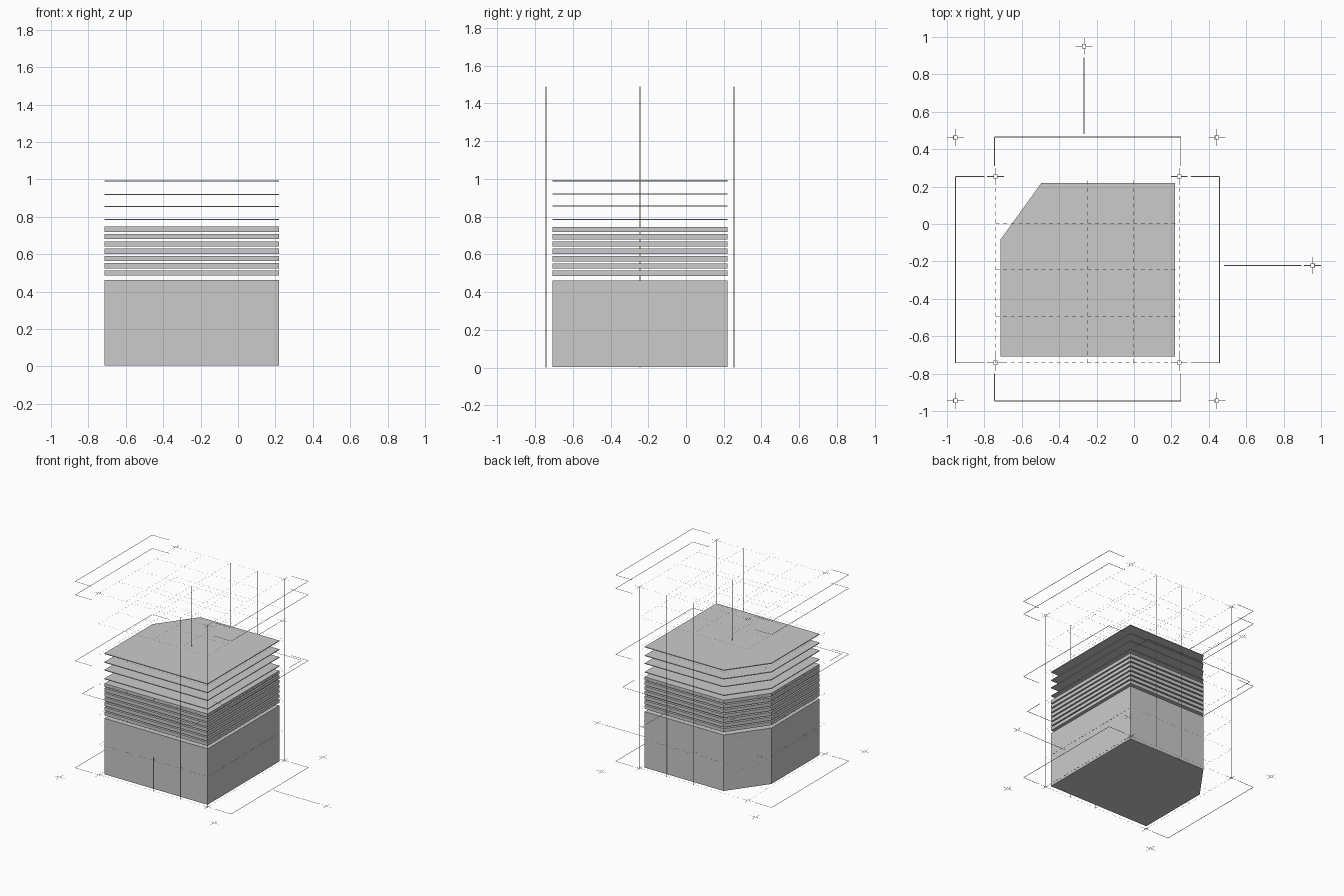
import bpy, bmesh

if "Cube" in bpy.data.objects:
    bpy.data.objects.remove(bpy.data.objects["Cube"])

# Shared footprint with one cut corner
FOOT = [(-0.715, -0.708), (0.22, -0.708), (0.22, 0.22), (-0.495, 0.22), (-0.715, -0.085)]
XS = [-0.74 + 0.2455 * i for i in range(5)]
YS = [-0.742 + 0.249 * i for i in range(5)]
ZS = [0.005 + 0.2475 * i for i in range(7)]


def finish(name, bm):
    me = bpy.data.meshes.new(name)
    bm.to_mesh(me)
    bm.free()
    ob = bpy.data.objects.new(name, me)
    bpy.context.collection.objects.link(ob)
    return ob


def slab(name, z0, z1):
    bm = bmesh.new()
    f = bm.faces.new([bm.verts.new((x, y, z0)) for x, y in FOOT])
    up = bmesh.ops.extrude_face_region(bm, geom=[f])
    bmesh.ops.translate(bm, vec=(0, 0, z1 - z0),
                        verts=[v for v in up['geom'] if isinstance(v, bmesh.types.BMVert)])
    bmesh.ops.recalc_face_normals(bm, faces=bm.faces)
    return finish(name, bm)


def quad(bm, pts):
    bm.faces.new([bm.verts.new(p) for p in pts])


def flat(bm, a, b, z, w=0.005):
    # Flat axis-aligned line strip lying at height z
    (x0, y0), (x1, y1) = a, b
    h = w / 2
    if abs(x1 - x0) > abs(y1 - y0):
        quad(bm, [(x0, y0 - h, z), (x1, y0 - h, z), (x1, y0 + h, z), (x0, y0 + h, z)])
    else:
        quad(bm, [(x0 - h, y0, z), (x0 + h, y0, z), (x0 + h, y1, z), (x0 - h, y1, z)])


def cross(bm, x, y, z, r=0.045, c=0.01):
    # Target mark: four arms around a small open square
    for s in (-1, 1):
        flat(bm, (x + s * c, y), (x + s * r, y), z, 0.003)
        flat(bm, (x, y + s * c), (x, y + s * r), z, 0.003)
        flat(bm, (x - c, y + s * c), (x + c, y + s * c), z, 0.003)
        flat(bm, (x + s * c, y - c), (x + s * c, y + c), z, 0.003)


# Main block and the layers stacked above it
slab("main_block", 0.004, 0.462)
for i in range(7):
    zc = 0.5 + i * 0.0388
    slab(f"thick_layer_{i + 1}", zc - 0.014, zc + 0.014)
for i, zc in enumerate((0.785, 0.856, 0.92, 0.991)):
    slab(f"thin_layer_{i + 1}", zc - 0.003, zc + 0.003)

# Side brackets, left and right
bm = bmesh.new()
for z in (0.005, 0.88, 1.42, 1.53):
    for x, xi in ((-0.955, -0.8), (0.458, 0.305)):
        flat(bm, (x, -0.742), (x, 0.255), z)
        for y in (-0.742, 0.255):
            flat(bm, (x, y), (xi, y), z)
finish("side_brackets", bm)

# Front and back brackets
bm = bmesh.new()
for y, yi in ((-0.947, -0.8), (0.465, 0.31)):
    flat(bm, (-0.745, y), (0.25, y), 0.747)
    for x in (-0.745, 0.25):
        flat(bm, (x, y), (x, yi), 0.747)
finish("front_back_brackets", bm)

# Pointer lines
bm = bmesh.new()
flat(bm, (0.48, -0.222), (0.895, -0.222), 0.005)
flat(bm, (-0.267, 0.48), (-0.267, 0.89), 0.747)
finish("pointer_lines", bm)

# Target marks
bm = bmesh.new()
for x in (-0.955, 0.443):
    for y in (-0.945, 0.463):
        cross(bm, x, y, 0.005)
for z in (0.005, 1.49):
    for x in (XS[0], XS[-1]):
        for y in (YS[0], YS[-1]):
            cross(bm, x, y, z)
cross(bm, 0.955, -0.222, 0.005)
cross(bm, -0.267, 0.95, 0.747)
cross(bm, XS[2], YS[2], 0.002, 0.08)
finish("target_marks", bm)

# Upright lines, turned to face left and right
bm = bmesh.new()


def upright(x, y, z0, z1):
    h = 0.002
    quad(bm, [(x, y - h, z0), (x, y + h, z0), (x, y + h, z1), (x, y - h, z1)])


for i, x in enumerate(XS):
    for j, y in enumerate(YS):
        if (i in (0, 3, 4) and j == 0) or (i in (2, 3, 4) and j == 4) or (i, j) in ((0, 4), (2, 2)):
            upright(x, y, 0, 1.49)
upright(XS[2], YS[0], 0, 0.28)
finish("upright_lines", bm)

# Dashed guide lattice at seven heights
bm = bmesh.new()
N = 24
for z in ZS:
    for k in range(N):
        a, b = k / N, (k + 0.5) / N
        for y in YS:
            flat(bm, (XS[0] + a * 0.982, y), (XS[0] + b * 0.982, y), z, 0.002)
        for x in XS:
            flat(bm, (x, YS[0] + a * 0.996), (x, YS[0] + b * 0.996), z, 0.002)
finish("dashed_lattice", bm)
